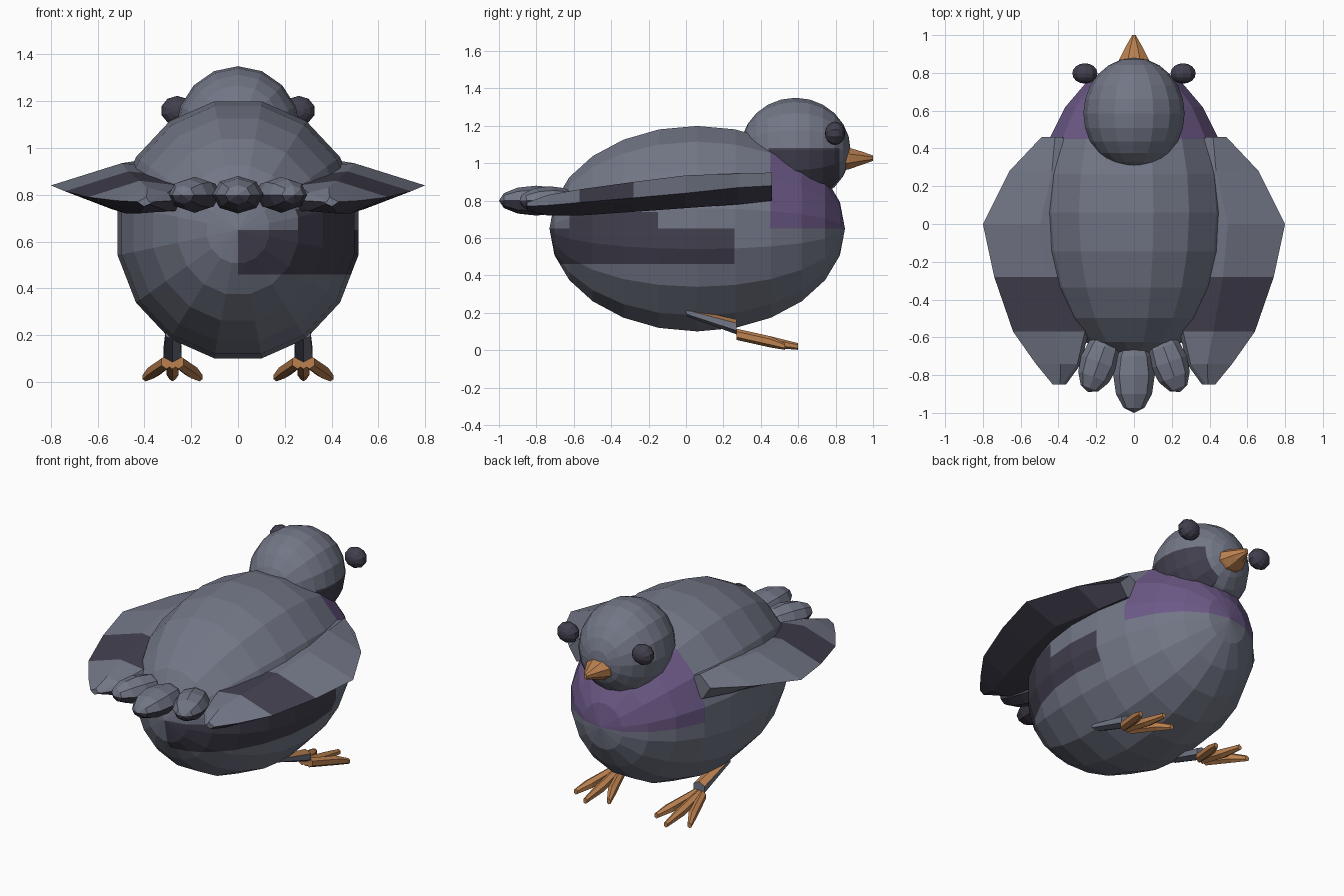
import bpy, bmesh
from math import sin, cos, pi, radians
from mathutils import Matrix, Vector

if "Cube" in bpy.data.objects:
    bpy.data.objects.remove(bpy.data.objects["Cube"], do_unlink=True)


def material(name, rgb):
    m = bpy.data.materials.new(name)
    m.use_nodes = True
    colour = (*rgb, 1)
    m.diffuse_color = colour
    m.node_tree.nodes["Principled BSDF"].inputs["Base Color"].default_value = colour
    return m


GREY, DARK, PURPLE, ORANGE = range(4)
MATERIALS = [material("slate grey", (0.17, 0.185, 0.24)),
             material("charcoal", (0.053, 0.05, 0.075)),
             material("muted purple", (0.15, 0.1, 0.24)),
             material("beak orange", (0.5, 0.22, 0.08))]


def finish(name, bm, rule):
    """Turn a bmesh into an object, colouring each face by rule(centre, normal)."""
    bmesh.ops.recalc_face_normals(bm, faces=bm.faces)
    for f in bm.faces:
        f.material_index = rule(f.calc_center_median(), f.normal)
    me = bpy.data.meshes.new(name)
    bm.to_mesh(me)
    bm.free()
    for m in MATERIALS:
        me.materials.append(m)
    ob = bpy.data.objects.new(name, me)
    bpy.context.collection.objects.link(ob)


def ball(name, centre, radii, rule, segments=16, rings=12, spin=0, yaw=0, cuts=()):
    """Ellipsoid with its poles along y, cut along colour borders."""
    bm = bmesh.new()
    bmesh.ops.create_uvsphere(bm, u_segments=segments, v_segments=rings, radius=1)
    matrix = (Matrix.Translation(centre) @ Matrix.Rotation(radians(yaw), 4, "Z")
              @ Matrix.Diagonal((*radii, 1)) @ Matrix.Rotation(pi / 2, 4, "X")
              @ Matrix.Rotation(spin, 4, "Z"))
    bmesh.ops.transform(bm, matrix=matrix, verts=bm.verts)
    for axis, value in cuts:
        normal = Vector([float(a == axis) for a in "xyz"])
        bmesh.ops.bisect_plane(bm, geom=bm.verts[:] + bm.edges[:] + bm.faces[:],
                               plane_co=normal * value, plane_no=normal)
    finish(name, bm, rule)


def loft(name, rings, rule):
    """Skin equal-sized rings of points and cap both ends."""
    bm = bmesh.new()
    rows = [[bm.verts.new(p) for p in ring] for ring in rings]
    n = len(rows[0])
    for a, b in zip(rows, rows[1:]):
        for i in range(n):
            j = (i + 1) % n
            bm.faces.new((a[i], a[j], b[j], b[i]))
    bm.faces.new(rows[0])
    bm.faces.new(rows[-1])
    finish(name, bm, rule)


def oval(x, y, z, rx, rz, sides=6):
    turns = [2 * pi * (i + 0.5) / sides for i in range(sides)]
    return [(x + rx * cos(t), y, z + rz * sin(t)) for t in turns]


# Body: purple breast, dark flank stripe on one side
def body_rule(c, n):
    if c.y > 0.45 and c.z > 0.65:
        return PURPLE
    stripe_top = 0.74 if c.y < -0.15 and c.x > 0.2 else 0.65
    if c.x > 0 and c.y < 0.26 and 0.46 < c.z < stripe_top:
        return DARK
    return GREY


ball("body", (0, 0.06, 0.65), (0.525, 0.79, 0.56), body_rule, spin=pi / 16,
     cuts=[("z", 0.46), ("z", 0.65), ("z", 0.74), ("y", 0.45), ("y", 0.26),
           ("y", -0.15), ("x", 0)])


# Head with a dark cheek on one side
def head_rule(c, n):
    return DARK if c.x > 0.06 and c.z < 1.08 and 0.44 < c.y < 0.82 else GREY


ball("head", (0, 0.585, 1.07), (0.268, 0.295, 0.28), head_rule,
     cuts=[("z", 1.08), ("y", 0.44), ("y", 0.82), ("x", 0.06)])

# Beak
loft("beak", [oval(0, 0.8, 1.025, 0.1, 0.075, 8), oval(0, 0.87, 1.025, 0.085, 0.063, 8),
              oval(0, 0.935, 1.027, 0.05, 0.04, 8), oval(0, 1.0, 1.027, 0.01, 0.016, 8)],
     lambda c, n: ORANGE)


# Tail feathers, dark underneath
def tail_rule(c, n):
    return DARK if n.z < -0.1 else GREY


ball("middle_tail_feather", (0, -0.8, 0.8), (0.11, 0.2, 0.08), tail_rule, 8, 6)

# Wing stations: y, inner x, outer x, top z, edge z, bottom z
WING = [(0.46, 0.36, 0.49, 0.95, 0.88, 0.80),
        (0.28, 0.25, 0.66, 0.945, 0.87, 0.78),
        (0.00, 0.25, 0.80, 0.935, 0.84, 0.76),
        (-0.28, 0.25, 0.74, 0.90, 0.815, 0.74),
        (-0.57, 0.24, 0.64, 0.86, 0.79, 0.72),
        (-0.74, 0.28, 0.52, 0.83, 0.775, 0.72),
        (-0.85, 0.36, 0.43, 0.79, 0.77, 0.75)]


def wing_ring(side, y, xi, xo, top, edge, bottom):
    ridge, keel = xi + 0.45 * (xo - xi), xi + 0.6 * (xo - xi)
    mid = (top + bottom) / 2
    points = [(xi, mid), (xi + 0.02, top - 0.02), (ridge, top), (xo, edge),
              (keel, bottom), (xi + 0.02, bottom + 0.01)]
    return [(side * x, y, z) for x, z in points]


for side, label in ((1, "left"), (-1, "right")):
    # Wing: dark band across the top, dark underside
    def wing_rule(c, n):
        if -0.57 < c.y < -0.28:
            return DARK
        if n.z < -0.1 and (side > 0 or c.y < -0.28):
            return DARK
        return GREY

    loft(label + "_wing", [wing_ring(side, *s) for s in WING], wing_rule)

    ball(label + "_tail_feather", (side * 0.185, -0.73, 0.8), (0.1, 0.17, 0.077),
         tail_rule, 8, 6, yaw=side * 20)

    # Eye
    ball(label + "_eye", (side * 0.26, 0.797, 1.16), (0.07, 0.054, 0.063),
         lambda c, n: DARK, 10, 8)

    # Leg: orange above, grey below
    x = side * 0.28
    loft(label + "_leg", [oval(x, 0.0, 0.205, 0.035, 0.022), oval(x, 0.27, 0.125, 0.045, 0.04)],
         lambda c, n: ORANGE if n.z > 0.1 else GREY)

    # Three splayed toes
    for toe, spread, reach in (("inner", -0.1, 0.53), ("middle", 0, 0.6), ("outer", 0.1, 0.53)):
        tip = x + side * spread
        loft(f"{label}_{toe}_toe",
             [oval(x + side * spread * 0.25, 0.27, 0.085, 0.026, 0.03),
              oval(x + side * spread * 0.8, 0.45, 0.045, 0.03, 0.03),
              oval(tip + side * spread * 0.15, reach, 0.02, 0.015, 0.018)],
             lambda c, n: ORANGE)
